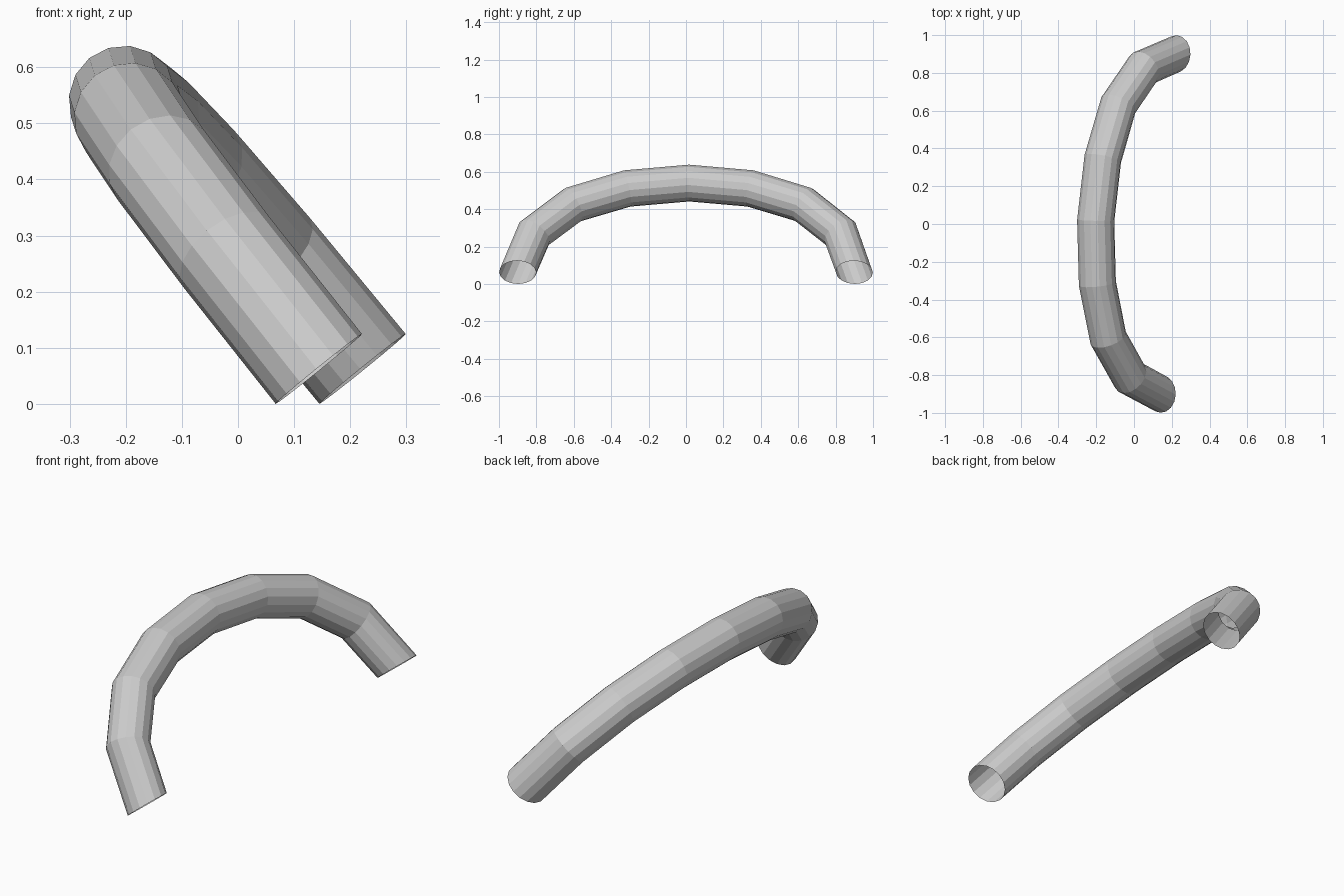
import bpy, bmesh
from math import cos, sin, pi, atan
from mathutils import Vector, Matrix

if "Cube" in bpy.data.objects:
    bpy.data.objects.remove(bpy.data.objects["Cube"])

RADIUS, SIDES = 0.099, 16

# Half of the arch in its own plane: (half width, rise)
half = [(0.901, 0.0), (0.82, 0.266), (0.617, 0.466), (0.33, 0.577), (0.0, 0.614)]
path = [Vector((-u, v)) for u, v in half] + [Vector(p) for p in half[-2::-1]]

# Axes of the leaning arch plane
across = Vector((0, 1, 0))
rise = Vector((-0.629, 0, 0.777))
normal = Vector((0.777, 0, 0.629))


def tangent(i):
    # End rings are square to the rise; the others bisect their segments
    if i == 0:
        return Vector((0, 1))
    if i == len(path) - 1:
        return Vector((0, -1))
    a = (path[i] - path[i - 1]).normalized()
    b = (path[i + 1] - path[i]).normalized()
    return (a + b).normalized()


# Open tube lofted through the rings
bm = bmesh.new()
rings = []
for i, p in enumerate(path):
    t = tangent(i)
    out = across * -t.y + rise * t.x
    centre = across * p.x + rise * p.y
    rings.append([bm.verts.new(centre + RADIUS * (cos(a) * out + sin(a) * normal))
                  for a in (2 * pi * k / SIDES for k in range(SIDES))])
for r0, r1 in zip(rings, rings[1:]):
    for k in range(SIDES):
        n = (k + 1) % SIDES
        bm.faces.new((r0[k], r0[n], r1[n], r1[k]))
bmesh.ops.recalc_face_normals(bm, faces=bm.faces)

# Slight turn about z, then stand it on the ground
bm.transform(Matrix.Translation((0.183, 0, 0.0623)) @ Matrix.Rotation(-atan(0.0433), 4, 'Z'))
mesh = bpy.data.meshes.new("curved_tube")
bm.to_mesh(mesh)
bm.free()
bpy.context.collection.objects.link(bpy.data.objects.new("curved_tube", mesh))
